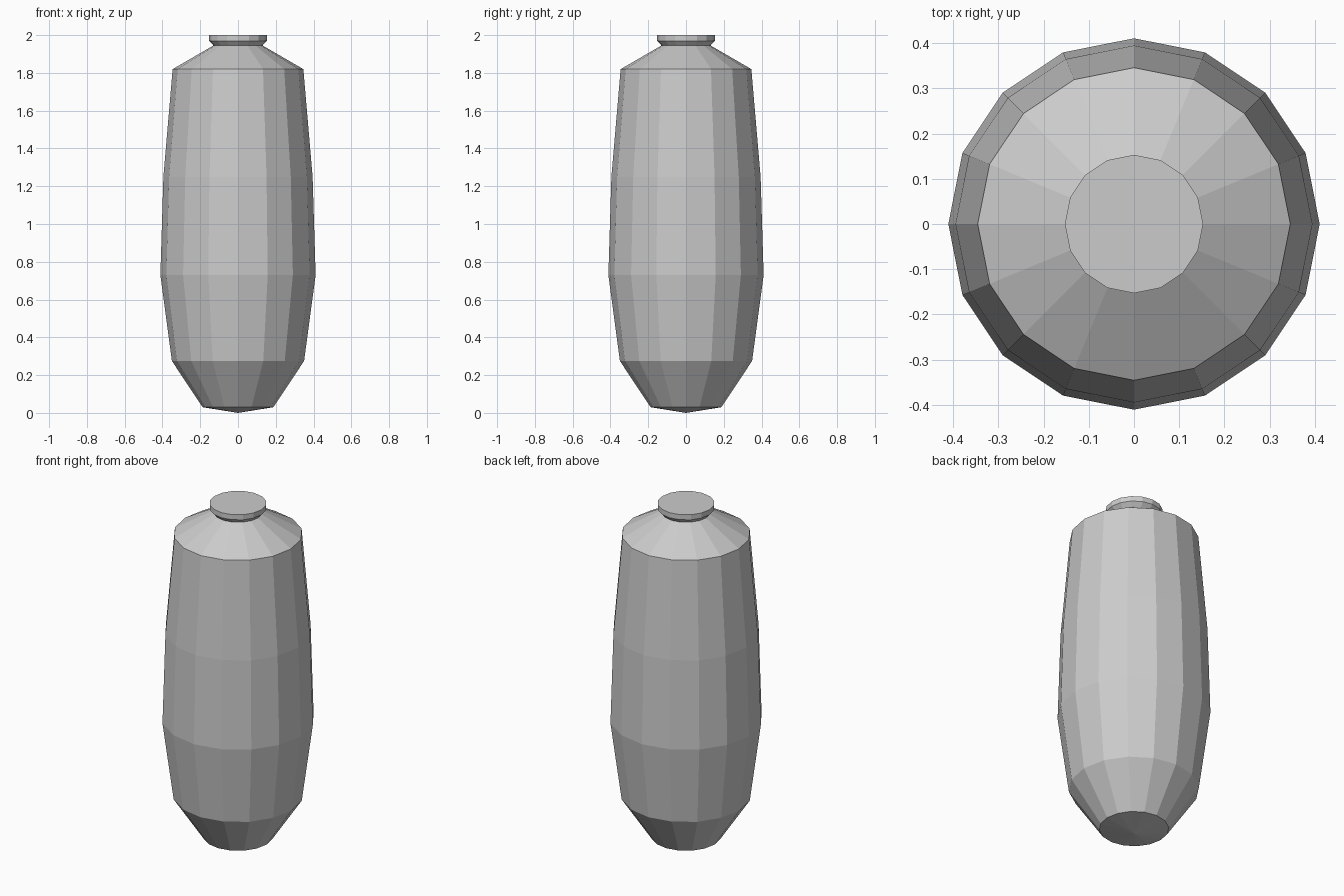
import bpy, bmesh
from math import cos, sin, pi

if "Cube" in bpy.data.objects:
    bpy.data.objects.remove(bpy.data.objects["Cube"])

SIDES = 16


def lathe(name, profile):
    """Turn a (radius, height) profile around z; radius 0 makes a pole, open ends are capped flat."""
    bm = bmesh.new()
    rings = []
    for r, z in profile:
        if r == 0:
            rings.append([bm.verts.new((0, 0, z))] * SIDES)
        else:
            rings.append([bm.verts.new((r * cos(2 * pi * i / SIDES), r * sin(2 * pi * i / SIDES), z))
                          for i in range(SIDES)])
    for low, high in zip(rings, rings[1:]):
        for i in range(SIDES):
            j = (i + 1) % SIDES
            corners = [low[i], low[j], high[j], high[i]]
            bm.faces.new(list(dict.fromkeys(corners)))
    if profile[-1][0] > 0:
        bm.faces.new(rings[-1])
    bmesh.ops.recalc_face_normals(bm, faces=bm.faces)
    mesh = bpy.data.meshes.new(name)
    bm.to_mesh(mesh)
    bm.free()
    obj = bpy.data.objects.new(name, mesh)
    bpy.context.collection.objects.link(obj)
    return obj


# Whole vessel: pointed base, bulging body, sloped shoulder, pinched neck and flat rim
lathe("vase", [
    (0, 0), (0.187, 0.03), (0.35, 0.275), (0.411, 0.73), (0.395, 1.25),
    (0.346, 1.82), (0.13, 1.945), (0.153, 1.97), (0.153, 2.0),
])
